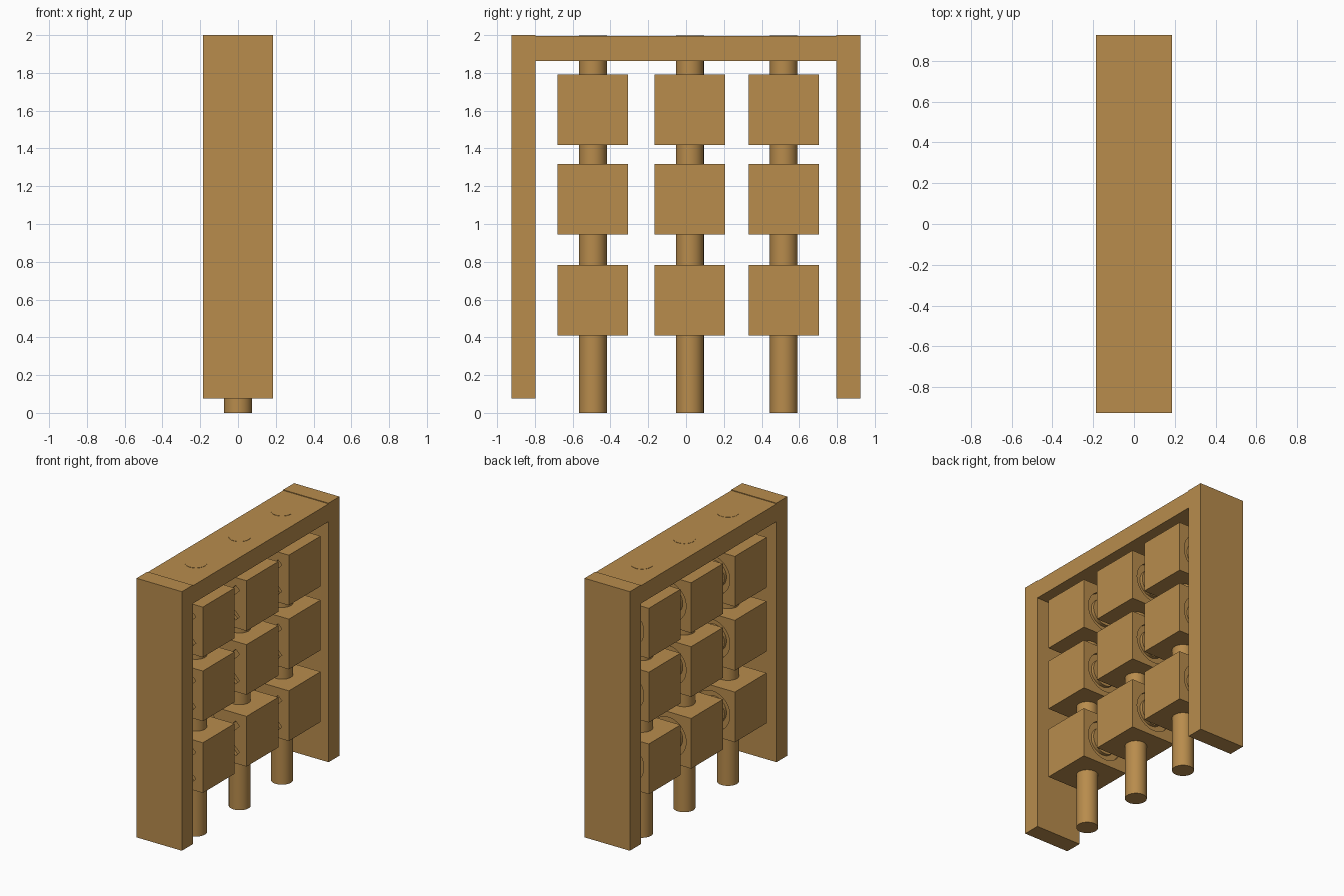
import bpy, bmesh, math
from mathutils import Matrix

if "Cube" in bpy.data.objects:
    bpy.data.objects.remove(bpy.data.objects["Cube"])

wood = bpy.data.materials.new("warm wood")
wood.diffuse_color = (0.48, 0.262, 0.073, 1)
wood.use_nodes = True
wood.node_tree.nodes["Principled BSDF"].inputs["Base Color"].default_value = wood.diffuse_color
W = 0.373            # block size and frame depth
COLUMNS = (-0.493, 0.02, 0.517)
ROWS = (0.597, 1.13, 1.605)


def add(name, bm, loc=(0, 0, 0)):
    bmesh.ops.recalc_face_normals(bm, faces=bm.faces)
    me = bpy.data.meshes.new(name)
    bm.to_mesh(me)
    bm.free()
    me.materials.append(wood)
    ob = bpy.data.objects.new(name, me)
    ob.location = loc
    bpy.context.collection.objects.link(ob)
    return ob


def box(name, lo, hi):
    bm = bmesh.new()
    size = [b - a for a, b in zip(lo, hi)]
    mid = [(a + b) / 2 for a, b in zip(lo, hi)]
    bmesh.ops.create_cube(bm, size=1, matrix=Matrix.Translation(mid) @ Matrix.Diagonal((*size, 1)))
    return add(name, bm)


# Frame
box("left_post", (-W / 2, -0.925, 0.075), (W / 2, -0.797, 2.0))
box("right_post", (-W / 2, 0.797, 0.075), (W / 2, 0.925, 2.0))
box("top_beam", (-W / 2, -0.797, 1.863), (W / 2, 0.797, 1.995))

# Rods
for i, y in enumerate(COLUMNS):
    bm = bmesh.new()
    bmesh.ops.create_cone(bm, cap_ends=True, segments=48, radius1=0.074, radius2=0.074, depth=1.997)
    rod = add(f"rod_{i + 1}", bm, (0, y, 0.9985))
    for p in rod.data.polygons:
        p.use_smooth = len(p.vertices) == 4
    rod.data.set_sharp_from_angle(angle=math.radians(40))

# Cross cutter for the front face, groove 0.025 deep
D = 0.025
bm = bmesh.new()
a, b = 0.16, 0.022
outline = []
for k in range(4):
    for u, v in ((b, b), (a, b), (a, -b)):
        t = math.radians(45 - 90 * k)
        outline.append((u * math.cos(t) - v * math.sin(t), u * math.sin(t) + v * math.cos(t)))
face = bm.faces.new([bm.verts.new((x, -W / 2 - 0.02, z)) for x, z in outline])
ext = bmesh.ops.extrude_face_region(bm, geom=[face])["geom"]
bmesh.ops.translate(bm, verts=[g for g in ext if isinstance(g, bmesh.types.BMVert)], vec=(0, 0.02 + D, 0))
cross = add("cross_cutter", bm)

# Ring cutter for the back face
bm = bmesh.new()
n = 48
rings = []
for r, y in ((0.145, W / 2 - D), (0.145, W / 2 + 0.02), (0.1, W / 2 + 0.02), (0.1, W / 2 - D)):
    rings.append([bm.verts.new((r * math.cos(math.tau * i / n), y, r * math.sin(math.tau * i / n)))
                  for i in range(n)])
for j in range(4):
    p, q = rings[j], rings[(j + 1) % 4]
    for i in range(n):
        bm.faces.new((p[i], p[(i + 1) % n], q[(i + 1) % n], q[i]))
ring = add("ring_cutter", bm)

# Marked block, grooved once and then repeated over the grid
first = box("block", (-W / 2,) * 3, (W / 2,) * 3)
for cutter in (cross, ring):
    m = first.modifiers.new(cutter.name, 'BOOLEAN')
    m.operation, m.solver, m.object = 'DIFFERENCE', 'EXACT', cutter
block_mesh = bpy.data.meshes.new_from_object(first.evaluated_get(bpy.context.evaluated_depsgraph_get()))
for ob in (first, cross, ring):
    bpy.data.objects.remove(ob)
for i, y in enumerate(COLUMNS):
    for j, z in enumerate(ROWS):
        ob = bpy.data.objects.new(f"block_{i + 1}_{j + 1}", block_mesh)
        ob.location = (0, y, z)
        bpy.context.collection.objects.link(ob)
